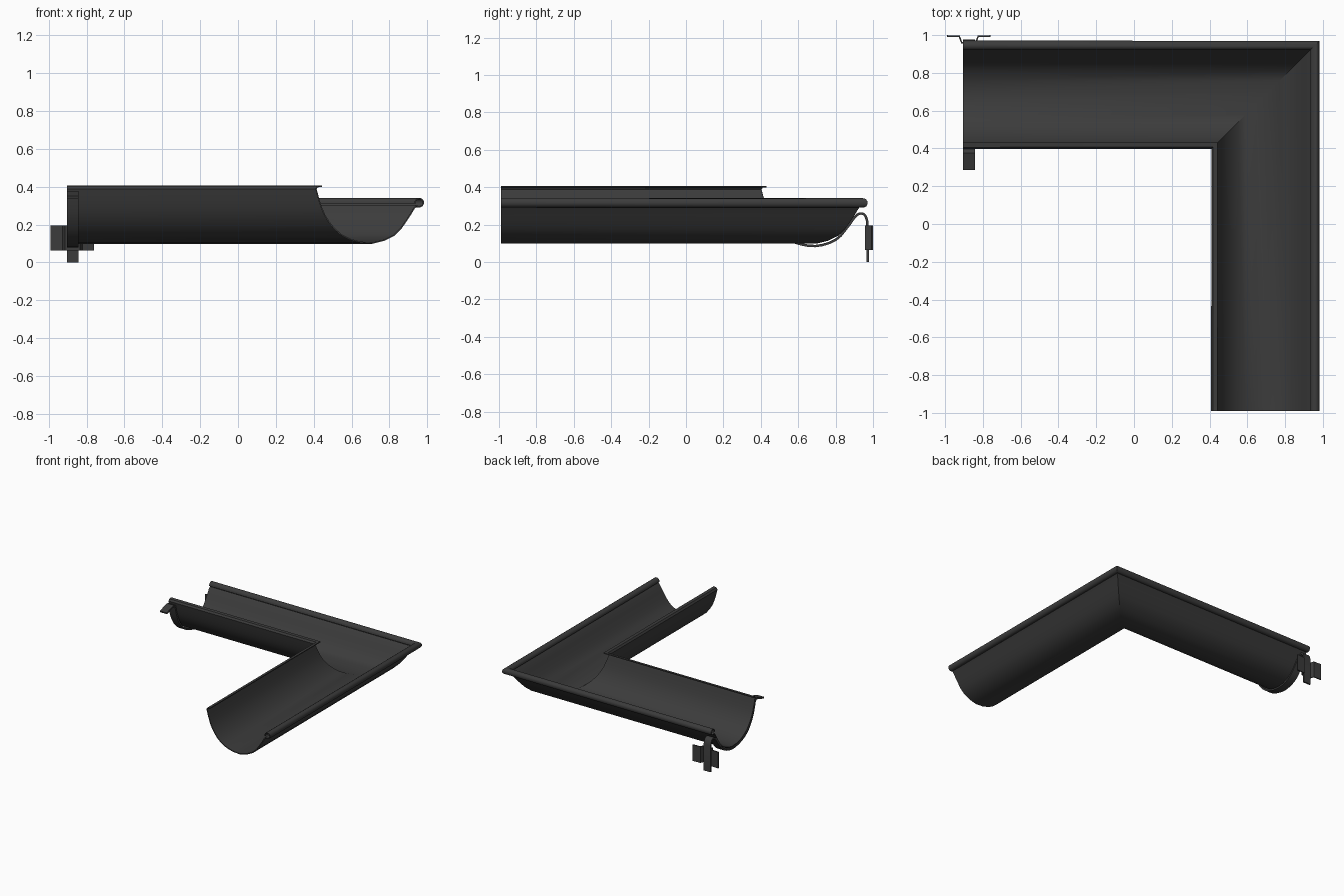
import bpy, math
from mathutils import Vector

if "Cube" in bpy.data.objects:
    bpy.data.objects.remove(bpy.data.objects["Cube"])

dark = bpy.data.materials.new("dark_metal")
dark.diffuse_color = (0.045, 0.045, 0.045, 1)
dark.use_nodes = True
dark.node_tree.nodes["Principled BSDF"].inputs["Base Color"].default_value = dark.diffuse_color


def smooth_path(pts, n=3):
    """Catmull-Rom curve through 2D points."""
    p = [Vector(q) for q in pts]
    p = [2 * p[0] - p[1]] + p + [2 * p[-1] - p[-2]]
    out = []
    for a, b, c, d in zip(p, p[1:], p[2:], p[3:]):
        for i in range(n):
            t = i / n
            out.append(0.5 * (2 * b + (c - a) * t + (2 * a - 5 * b + 4 * c - d) * t * t
                              + (3 * b - a - 3 * c + d) * t ** 3))
    return out + [p[-2]]


def skin(name, rows, thickness):
    """Join equally long rows of points into a sheet of the given thickness."""
    n = len(rows[0])
    verts = [v for r in rows for v in r]
    faces = [(r * n + i, r * n + i + 1, (r + 1) * n + i + 1, (r + 1) * n + i)
             for r in range(len(rows) - 1) for i in range(n - 1)]
    me = bpy.data.meshes.new(name)
    me.from_pydata(verts, [], faces)
    me.materials.append(dark)
    ob = bpy.data.objects.new(name, me)
    bpy.context.collection.objects.link(ob)
    mod = ob.modifiers.new("thickness", "SOLIDIFY")
    mod.thickness = thickness
    mod.offset = 0
    bpy.ops.object.select_all(action='DESELECT')
    ob.select_set(True)
    bpy.context.view_layer.objects.active = ob
    bpy.ops.object.modifier_apply(modifier=mod.name)
    bpy.ops.object.shade_smooth_by_angle(angle=math.radians(35))
    return ob


# gutter cross-section: folded inner lip, round trough, rolled outer bead
lip = [Vector(q) for q in [(0.443, 0.403), (0.42, 0.400), (0.412, 0.388)]]
trough = smooth_path([(0.417, 0.37), (0.431, 0.32), (0.458, 0.25), (0.512, 0.175),
                      (0.59, 0.123), (0.71, 0.102), (0.825, 0.144),
                      (0.887, 0.217), (0.93, 0.285)], 2)
bead = [Vector((0.958 + 0.022 * math.cos(a), 0.316 + 0.022 * math.sin(a)))
        for a in (math.radians(-135 + 30 * k) for k in range(12))]
section = lip + trough + bead

# two gutter arms meeting at a mitre; the x arm sits slightly forward
SHIFT = -0.012
skin("corner_gutter", [
    [(-0.905, d + SHIFT, z) for d, z in section],
    [(d, d + SHIFT, z) for d, z in section],
    [(d, -0.99, z) for d, z in section]], 0.007)

# bracket strap: front tab, cradle under the trough, hook and tail at the back
strap = [Vector((0.287, 0.345)), Vector((0.375, 0.372))] + smooth_path([
    (0.396, 0.365), (0.410, 0.31), (0.438, 0.235), (0.492, 0.158), (0.57, 0.108),
    (0.69, 0.085), (0.80, 0.118), (0.866, 0.19), (0.905, 0.243), (0.933, 0.259),
    (0.957, 0.25), (0.970, 0.215)]) + [Vector((0.971, 0.0))]
skin("bracket_strap", [[(x, y, z) for y, z in strap] for x in (-0.905, -0.843)], 0.013)

# fixing plate folded around the strap tail
fold = [(-0.99, 0.995), (-0.925, 0.993), (-0.912, 0.960),
        (-0.838, 0.960), (-0.825, 0.993), (-0.76, 0.995)]
skin("fixing_plate", [[(x, y, z) for x, y in fold] for z in (0.063, 0.195)], 0.009)
